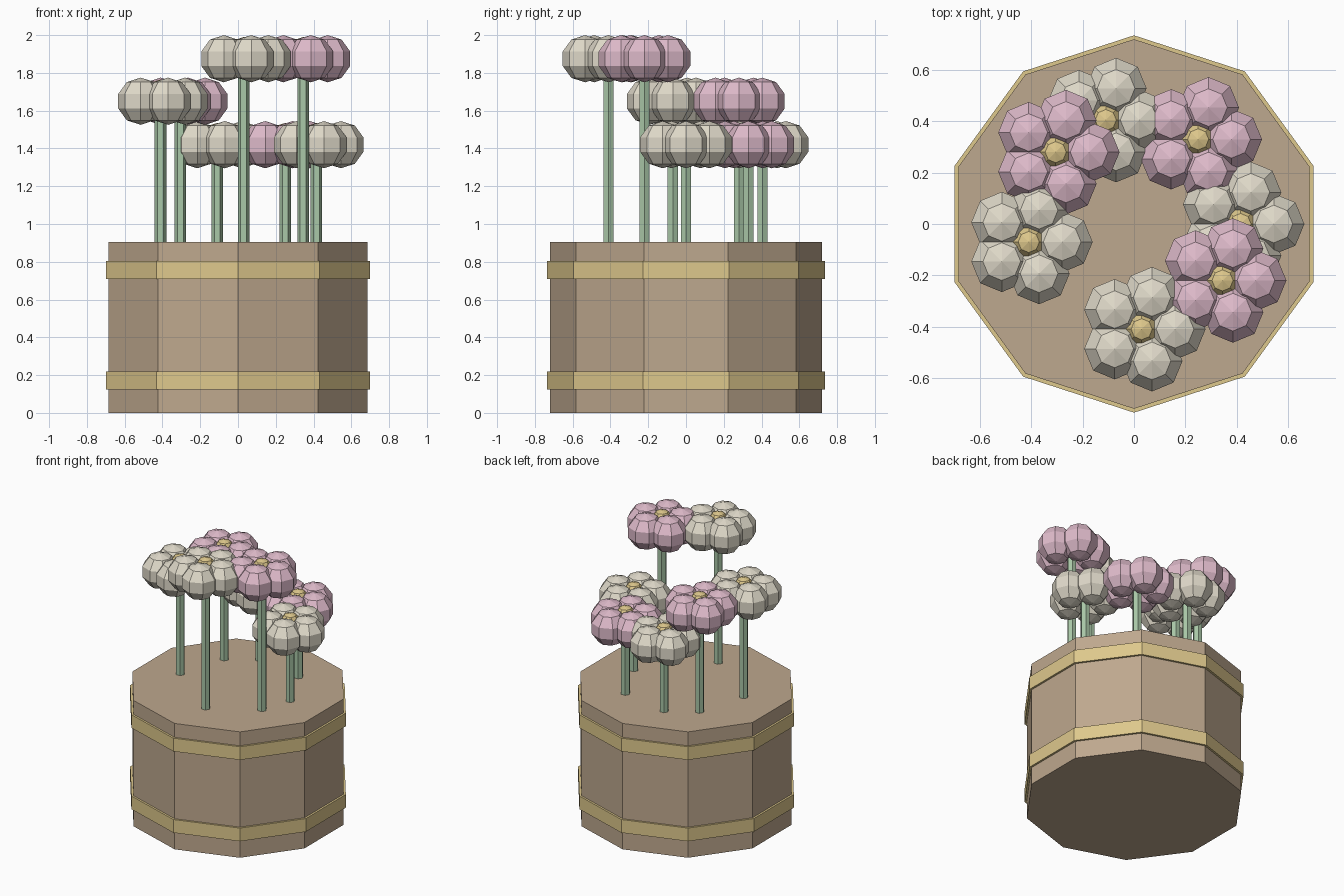
import bpy
import math

cube = bpy.data.objects.get("Cube")
if cube:
    bpy.data.objects.remove(cube, do_unlink=True)


def make_material(name, rgb):
    """Flat material from 0-255 display values."""
    linear = [((c / 255 + 0.055) / 1.055) ** 2.4 for c in rgb] + [1.0]
    mat = bpy.data.materials.new(name)
    mat.use_nodes = True
    mat.diffuse_color = linear
    mat.node_tree.nodes["Principled BSDF"].inputs["Base Color"].default_value = linear
    return mat


wood = make_material("wood", (190, 168, 142))
gold = make_material("gold", (222, 200, 140))
pink = make_material("pink", (222, 186, 202))
cream = make_material("cream", (223, 217, 201))
green = make_material("green", (170, 200, 168))


def finish(name, mat):
    obj = bpy.context.object
    obj.name = name
    obj.data.materials.append(mat)
    return obj


def prism(name, sides, radius, x, y, bottom, top, mat, turn=0.0):
    bpy.ops.mesh.primitive_cylinder_add(
        vertices=sides, radius=radius, depth=top - bottom,
        location=(x, y, (bottom + top) / 2), rotation=(0, 0, turn))
    return finish(name, mat)


def ball(name, radius, x, y, z, mat):
    bpy.ops.mesh.primitive_uv_sphere_add(
        segments=8, ring_count=5, radius=radius, location=(x, y, z))
    return finish(name, mat)


def flower(index, x, y, z, mat):
    """Stem, five round petals and a small centre."""
    prism(f"stem_{index}", 6, 0.031, x, y, 0.88, z, green, math.radians(30))
    for p in range(5):
        a = p * math.tau / 5
        ball(f"petal_{index}_{p + 1}", 0.125,
             x + 0.13 * math.cos(a), y + 0.13 * math.sin(a), z, mat)
    ball(f"flower_centre_{index}", 0.07, x, y, z + 0.045, gold)


# Ten-sided tub with two hoops
prism("tub", 10, 0.72, 0, 0, 0, 0.905, wood)
prism("lower_hoop", 10, 0.735, 0, 0, 0.125, 0.22, gold)
prism("upper_hoop", 10, 0.735, 0, 0, 0.71, 0.805, gold)

# Ring of flowers at three heights
LOW, MID, HIGH = 1.42, 1.65, 1.875
flowers = [
    (0.415, 0.0, LOW, cream),
    (0.25, 0.33, LOW, pink),
    (-0.11, 0.405, LOW, cream),
    (-0.305, 0.28, MID, pink),
    (-0.41, -0.07, MID, cream),
    (0.03, -0.41, HIGH, cream),
    (0.345, -0.22, HIGH, pink),
]
for i, spec in enumerate(flowers, 1):
    flower(i, *spec)
